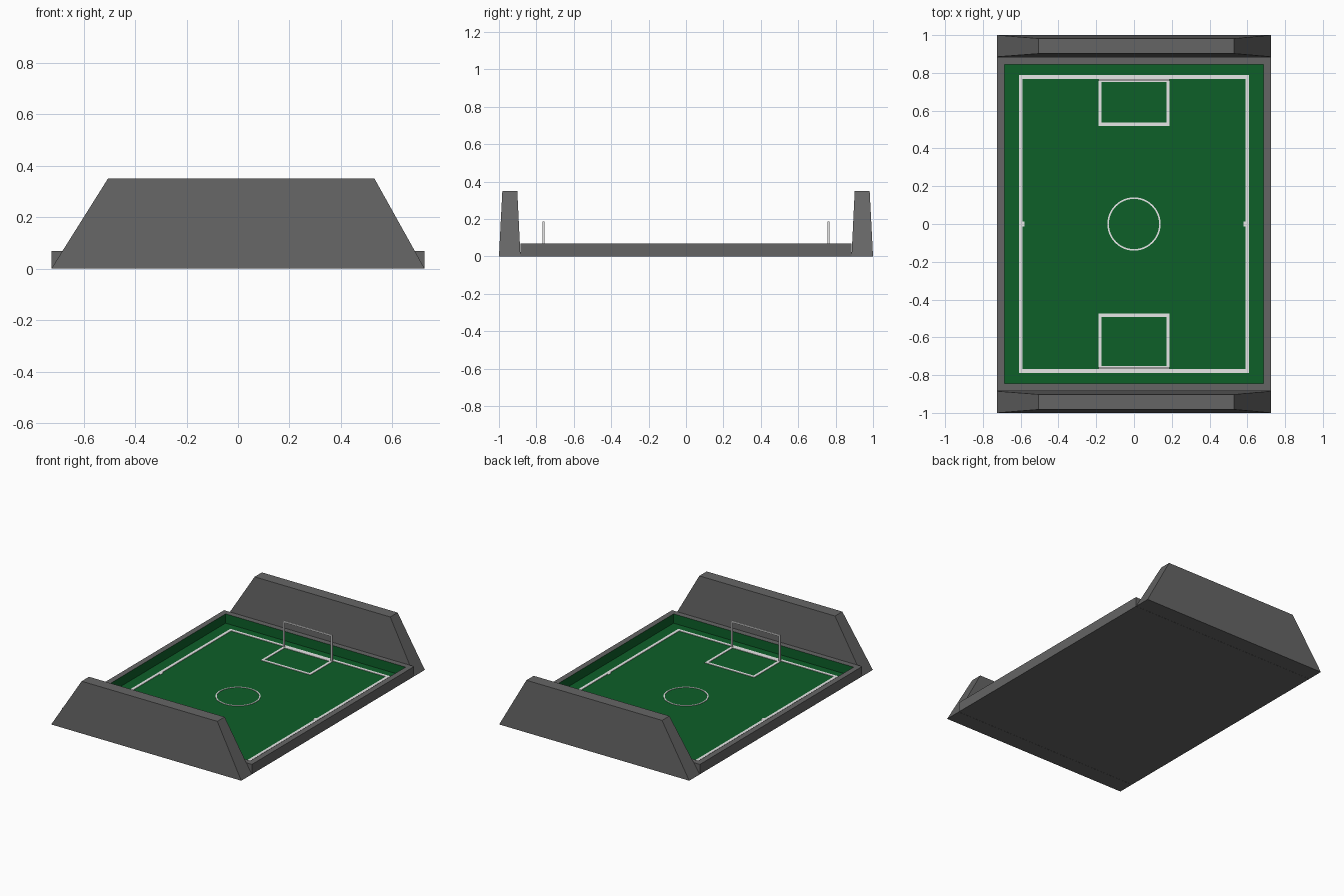
import bpy, bmesh, math

if "Cube" in bpy.data.objects:
    bpy.data.objects.remove(bpy.data.objects["Cube"])

def mat(name, col):
    m = bpy.data.materials.new(name)
    m.diffuse_color = (*col, 1)
    m.use_nodes = True
    m.node_tree.nodes["Principled BSDF"].inputs["Base Color"].default_value = m.diffuse_color
    return m

GREY = mat("concrete grey", (0.13, 0.13, 0.13))
GREEN = mat("pitch green", (0.004, 0.115, 0.022))
WHITE = mat("line white", (0.8, 0.8, 0.8))

def finish(name, bm, *mats):
    bmesh.ops.recalc_face_normals(bm, faces=bm.faces[:])
    me = bpy.data.meshes.new(name)
    bm.to_mesh(me)
    bm.free()
    for m in mats:
        me.materials.append(m)
    ob = bpy.data.objects.new(name, me)
    bpy.context.collection.objects.link(ob)
    return ob

def add_box(bm, x0, x1, y0, y1, z0, z1):
    vs = bmesh.ops.create_cube(bm, size=1)["verts"]
    for v in vs:
        v.co.x = x1 if v.co.x > 0 else x0
        v.co.y = y1 if v.co.y > 0 else y0
        v.co.z = z1 if v.co.z > 0 else z0
    return vs

FLOOR, LINE = 0.004, 0.007

# Arena tray: box with a green pocket
bm = bmesh.new()
add_box(bm, -0.725, 0.725, -0.884, 0.884, 0, 0.068)
bm.normal_update()
top = max(bm.faces, key=lambda f: f.calc_center_median().z)
bmesh.ops.inset_region(bm, faces=[top], thickness=0.055)
walls = bmesh.ops.extrude_face_region(bm, geom=[top])
for v in [g for g in walls["geom"] if isinstance(g, bmesh.types.BMVert)]:
    v.co.z = FLOOR
if top.is_valid:
    bmesh.ops.delete(bm, geom=[top], context='FACES_ONLY')
for f in bm.faces:
    if all(abs(v.co.x) < 0.7 and abs(v.co.y) < 0.85 for v in f.verts):
        f.material_index = 1
finish("arena_tray", bm, GREY, GREEN)

# Tapered stands at both ends
for s, name in ((-1, "front_stand"), (1, "back_stand")):
    bm = bmesh.new()
    for v in add_box(bm, -0.725, 0.725, 0.885, 1, 0, 0.35):
        if v.co.z > 0.1:
            v.co.x = 0.53 if v.co.x > 0 else -0.505
            v.co.y = 0.982 if v.co.y > 0.95 else 0.902
    for v in bm.verts:
        v.co.y *= s
    finish(name, bm, GREY)

# Painted lines as thin plates
def outline(name, x, y0, y1, w):
    bm = bmesh.new()
    add_box(bm, -x - w, x + w, y0 - w, y0 + w, FLOOR - 0.002, LINE)
    add_box(bm, -x - w, x + w, y1 - w, y1 + w, FLOOR - 0.002, LINE)
    for s in (-x, x):
        add_box(bm, s - w, s + w, y0 + w, y1 - w, FLOOR - 0.002, LINE)
    finish(name, bm, WHITE)

outline("boundary_line", 0.6, -0.778, 0.778, 0.010)
outline("back_penalty_box", 0.18, 0.528, 0.762, 0.009)
outline("front_penalty_box", 0.18, -0.762, -0.483, 0.009)

# Centre circle
bm = bmesh.new()
N = 48
rings = []
for r, z in ((0.141, FLOOR - 0.002), (0.141, LINE), (0.133, LINE), (0.133, FLOOR - 0.002)):
    rings.append([bm.verts.new((r * math.cos(2 * math.pi * i / N),
                                r * math.sin(2 * math.pi * i / N), z)) for i in range(N)])
for k in range(4):
    a, b = rings[k], rings[(k + 1) % 4]
    for i in range(N):
        j = (i + 1) % N
        bm.faces.new((a[i], a[j], b[j], b[i]))
finish("centre_circle", bm, WHITE)

# Halfway marks at the touchlines
bm = bmesh.new()
for s in (-1, 1):
    add_box(bm, s * 0.586 - 0.006, s * 0.586 + 0.006, -0.014, 0.014, FLOOR - 0.002, LINE)
finish("halfway_marks", bm, WHITE)

# Goal frames
for s, name in ((-1, "front_goal"), (1, "back_goal")):
    bm = bmesh.new()
    y, t, h = s * 0.762, 0.005, 0.188
    for x in (-0.182, 0.182):
        add_box(bm, x - t, x + t, y - t, y + t, FLOOR, h - 2 * t)
    add_box(bm, -0.182 - t, 0.182 + t, y - t, y + t, h - 2 * t, h)
    finish(name, bm, WHITE)
